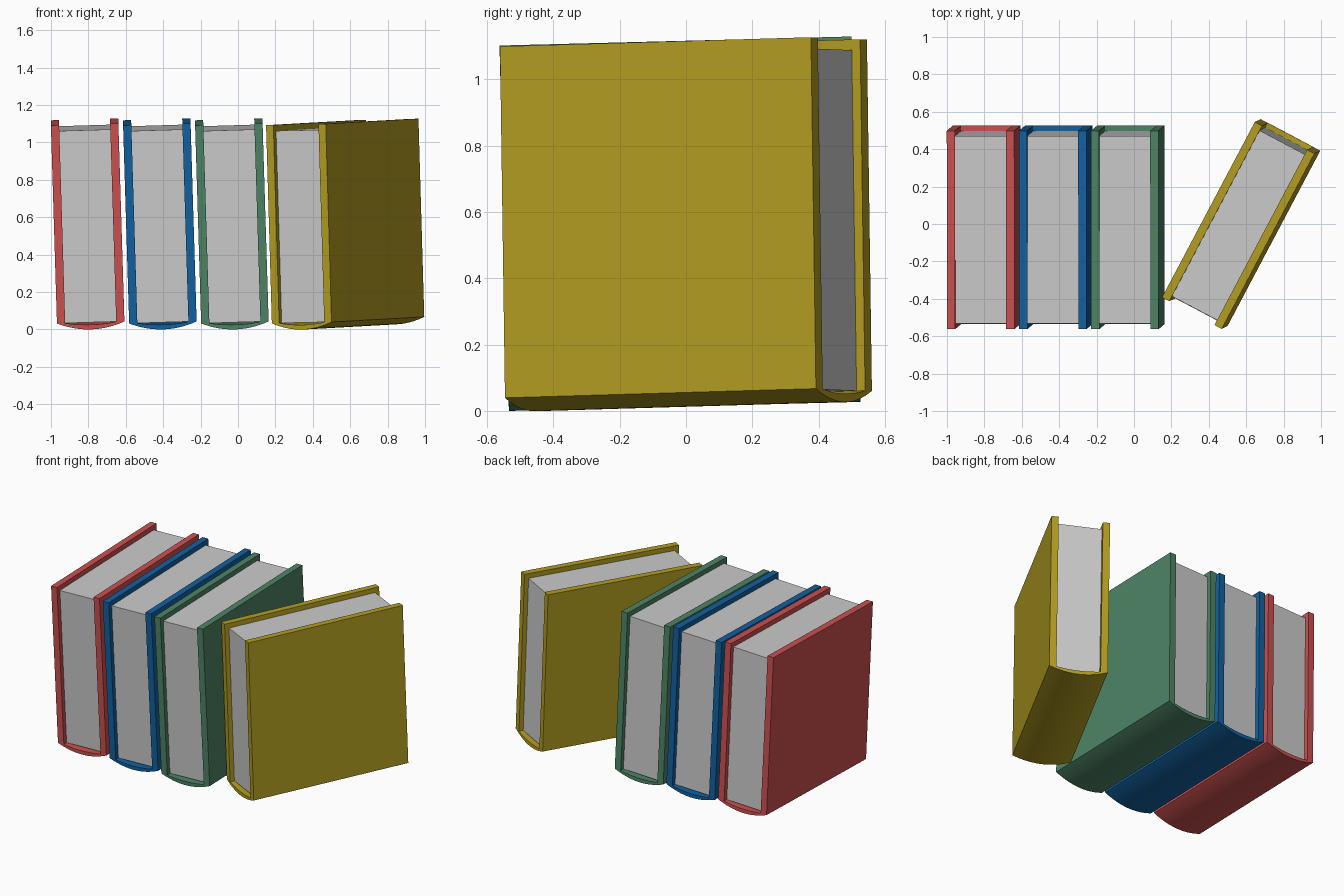
import bpy, bmesh
from math import radians
from mathutils import Matrix, Euler

if "Cube" in bpy.data.objects:
    bpy.data.objects.remove(bpy.data.objects["Cube"])

W, D, H, T = 0.361, 1.061, 1.06, 0.044   # book width, depth, height, cover thickness
SAG, INNER_SAG, SEG = 0.037, 0.012, 20   # spine bulge
INSET = 0.029                            # page setback from the cover edges


def arc(x0, x1, sag):
    """Shallow curve from x0 to x1 bulging down below z = 0."""
    return [(x0 + (x1 - x0) * i / SEG, -sag * (1 - (2 * i / SEG - 1) ** 2))
            for i in range(SEG + 1)]


def extrude_profile(name, profile, y0, y1, matrix, material=None):
    """Extrude an xz profile along y and place it."""
    bm = bmesh.new()
    face = bm.faces.new([bm.verts.new((x, y0, z)) for x, z in profile])
    ext = bmesh.ops.extrude_face_region(bm, geom=[face])
    verts = [g for g in ext["geom"] if isinstance(g, bmesh.types.BMVert)]
    bmesh.ops.translate(bm, verts=verts, vec=(0, y1 - y0, 0))
    bmesh.ops.recalc_face_normals(bm, faces=bm.faces)
    mesh = bpy.data.meshes.new(name)
    bm.to_mesh(mesh)
    bm.free()
    obj = bpy.data.objects.new(name, mesh)
    bpy.context.collection.objects.link(obj)
    obj.matrix_world = matrix
    if material:
        mesh.materials.append(material)
    bpy.ops.object.select_all(action='DESELECT')
    obj.select_set(True)
    bpy.context.view_layer.objects.active = obj
    bpy.ops.object.shade_smooth_by_angle(angle=radians(30))
    return obj


def book(color_name, color, location, rotation):
    mat = bpy.data.materials.new(color_name + "_cover")
    mat.diffuse_color = (*color, 1)
    mat.use_nodes = True
    mat.node_tree.nodes["Principled BSDF"].inputs["Base Color"].default_value = mat.diffuse_color
    rot = Euler([radians(a) for a in rotation]).to_matrix().to_4x4()
    matrix = Matrix.Translation(location) @ rot
    # Two boards joined by a curved spine at the bottom
    cover = ([(0, H)] + arc(0, W, SAG) + [(W, H), (W - T, H)]
             + arc(W - T, T, INNER_SAG) + [(T, H)])
    extrude_profile(color_name + "_cover", cover, 0, D, matrix, mat)
    # Page block between the boards
    top = H - 0.032
    pages = [(T, 0), (W - T, 0), (W - T, top), (T, top)]
    extrude_profile(color_name + "_pages", pages, INSET, D - INSET, matrix)


# Three books in a row, and one turned away
LEAN = (1.47, -1.75, 0)
book("red", (0.60, 0.08, 0.08), (-0.968, -0.535, 0.032), LEAN)
book("blue", (0.006, 0.12, 0.35), (-0.582, -0.535, 0.032), LEAN)
book("green", (0.075, 0.23, 0.13), (-0.197, -0.535, 0.032), LEAN)
book("yellow", (0.45, 0.34, 0.015), (0.181, -0.377, 0.033), (1.5, -1.1, -27.9))
